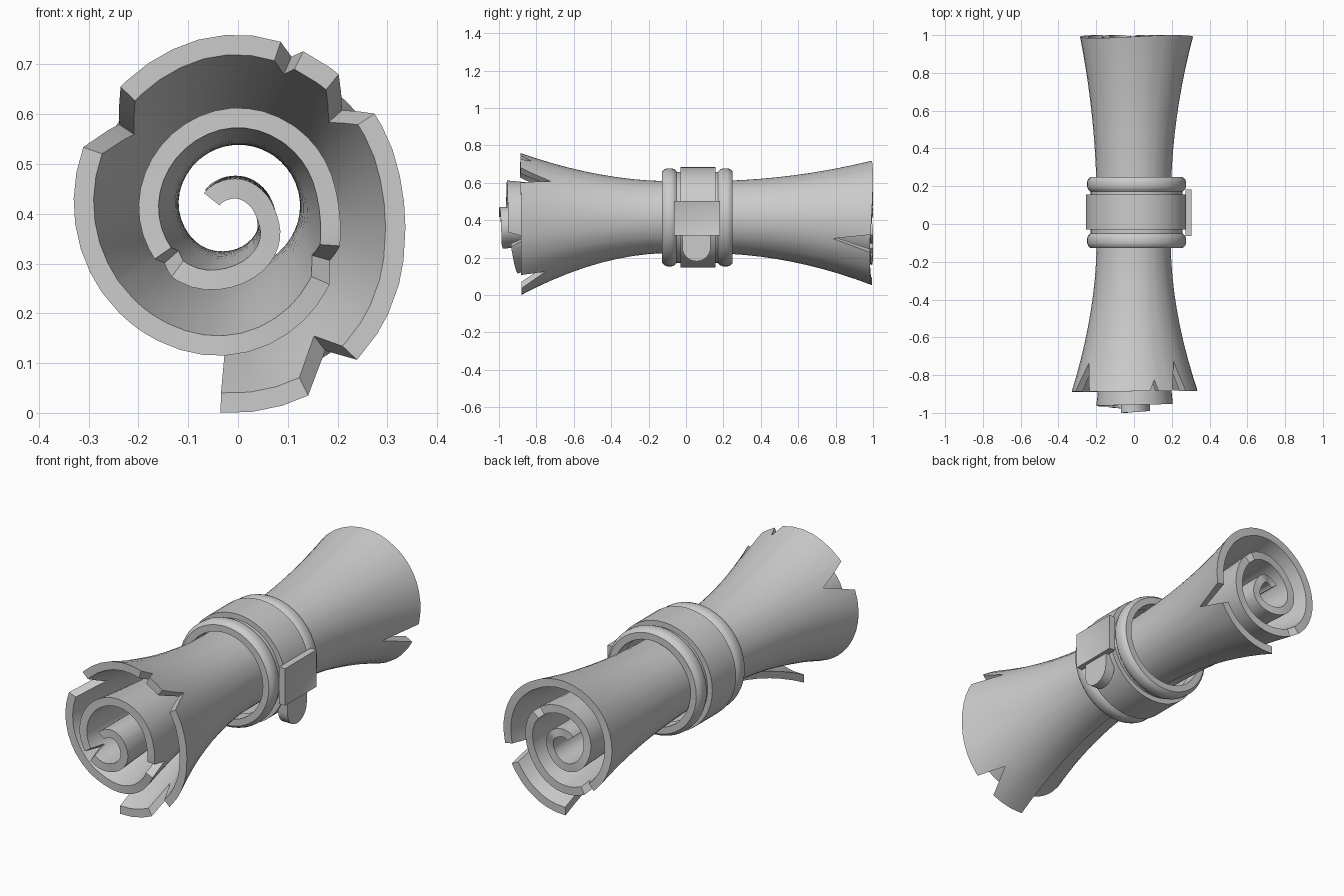
import bpy, bmesh, math
from mathutils import Vector

if "Cube" in bpy.data.objects:
    bpy.data.objects.remove(bpy.data.objects["Cube"])

mat = bpy.data.materials.new("plain grey")
mat.diffuse_color = (0.6, 0.6, 0.6, 1)
mat.use_nodes = True
mat.node_tree.nodes["Principled BSDF"].inputs["Base Color"].default_value = mat.diffuse_color


def finish(name, bm, angle=35):
    bmesh.ops.recalc_face_normals(bm, faces=bm.faces)
    me = bpy.data.meshes.new(name)
    bm.to_mesh(me)
    bm.free()
    ob = bpy.data.objects.new(name, me)
    bpy.context.collection.objects.link(ob)
    me.materials.append(mat)
    bpy.ops.object.select_all(action='DESELECT')
    ob.select_set(True)
    bpy.context.view_layer.objects.active = ob
    bpy.ops.object.shade_smooth_by_angle(angle=math.radians(angle))
    return ob


def lerp(keys, vals, u):
    for i in range(len(keys) - 1):
        if u <= keys[i + 1]:
            t = (u - keys[i]) / (keys[i + 1] - keys[i])
            return vals[i] + (vals[i + 1] - vals[i]) * t
    return vals[-1]


def smooth(keys, vals, u):
    # average of nearby linear values rounds the corners of the table
    return sum(lerp(keys, vals, min(max(u + d, keys[0]), keys[-1])) for d in (-14, -7, 0, 7, 14)) / 5


# spiral radius by unrolled angle (outer lip to inner curl) at front, neck and back
ANG = [-95, -65, -40, 0, 60, 90, 135, 180, 225, 265, 290, 325, 360, 450, 540, 590, 630, 675, 720, 765, 810, 840, 870]
FRONT = [.405, .393, .37, .33, .345, .362, .345, .33, .31, .29, .265, .23, .2, .212, .2, .185, .145, .11, .074,
         .065, .068, .072, .08]
NECK = [.19, .192, .195, .195, .195, .195, .198, .2, .18, .158, .153, .152, .155, .155, .15, .138, .115, .09, .068,
        .062, .062, .065, .07]
BACK = [.36, .35, .33, .31, .305, .31, .3, .285, .27, .25, .235, .205, .19, .18, .17, .155, .13, .1, .072,
        .065, .066, .07, .077]

# torn notches: start, apex, end angle, depth
FRONT_CUTS = [(-69, -58, -51, .13), (36, 44, 54, .16), (68, 71, 76, .06), (133, 144, 157, .15),
              (322, 332, 342, .1), (209, 210, 211, .0), (569, 575, 584, .09)]
BACK_CUTS = [(-34, -24, -16, .2), (225, 232, 238, .05), (399, 407, 415, .06)]


def cut(cuts, u):
    for a, m, b, d in cuts:
        if a < u < b:
            return d * ((u - a) / (m - a) if u < m else (b - u) / (b - m))
    return 0


def front_edge(u):
    return -lerp([-95, 250, 345, 560, 640, 870], [.88, .89, .95, .965, .985, 1.0], u)


def back_edge(u):
    return .992 + .008 * math.sin(math.radians(u) * 2)


def outer_point(u, y, dy=0):
    f0 = abs(front_edge(u)) if y < 0 else back_edge(u)
    f = max(0, (abs(y) - .1) / (f0 - .1)) ** (1.85 if y < 0 else 2)
    n = smooth(ANG, NECK, u)
    e = smooth(ANG, FRONT if y < 0 else BACK, u)
    r = n + (e - n) * f
    a = math.radians(u)
    cz = .414 - (.012 if y < 0 else .004) * f
    return Vector((r * math.cos(a), y, cz + r * math.sin(a))), .03 + .01 * f


# rolled sheet: one thick spiral wall flaring to both ends
us = set(range(-95, 871, 9)) | {870}
for c in FRONT_CUTS + BACK_CUTS:
    us = {u for u in us if all(abs(u - k) > 2 for k in c[:3])} | us & {-95, 870}
for c in FRONT_CUTS + BACK_CUTS:
    us |= set(c[:3])
us = sorted(us)
NV = 22
bm = bmesh.new()
outer, inner = [], []
for u in us:
    y0 = front_edge(u) + cut(FRONT_CUTS, u)
    y1 = back_edge(u) - cut(BACK_CUTS, u)
    ro, ri = [], []
    for j in range(NV + 1):
        y = y0 + (y1 - y0) * j / NV
        p, th = outer_point(u, y)
        ta = outer_point(min(u + 3, 870), y)[0] - outer_point(max(u - 3, -95), y)[0]
        n = Vector((-ta.z, 0, ta.x)).normalized()
        ro.append(bm.verts.new(p))
        ri.append(bm.verts.new(p + n * th))
    outer.append(ro)
    inner.append(ri)
for i in range(len(us) - 1):
    for j in range(NV):
        bm.faces.new((outer[i][j], outer[i + 1][j], outer[i + 1][j + 1], outer[i][j + 1]))
        bm.faces.new((inner[i][j], inner[i][j + 1], inner[i + 1][j + 1], inner[i + 1][j]))
    for j in (0, NV):
        bm.faces.new((outer[i][j], outer[i + 1][j], inner[i + 1][j], inner[i][j]))
for i in (0, -1):
    for j in range(NV):
        bm.faces.new((outer[i][j], outer[i][j + 1], inner[i][j + 1], inner[i][j]))
finish("rolled_sheet", bm)

CX, CZ = .014, .415


def lathe(name, profile, seg=48):
    bm = bmesh.new()
    rings = []
    for k in range(seg):
        a = 2 * math.pi * k / seg
        rings.append([bm.verts.new((CX + r * math.cos(a), y, CZ + r * math.sin(a))) for y, r in profile])
    m = len(profile)
    for k in range(seg):
        p, q = rings[k], rings[(k + 1) % seg]
        for j in range(m):
            bm.faces.new((p[j], q[j], q[(j + 1) % m], p[(j + 1) % m]))
    return finish(name, bm)


# holder ring, its two rounded rims and the strap around it
lathe("holder_ring", [(-.10, .215), (-.10, .243), (.22, .243), (.22, .215)])
for name, y in (("front_rim", -.127), ("back_rim", .172)):
    w = .077
    lathe(name, [(y, .212), (y, .245), (y + .012, .257), (y + .026, .262), (y + w - .026, .262),
                 (y + w - .012, .257), (y + w, .245), (y + w, .212)])
lathe("strap", [(-.03, .235), (-.03, .269), (.157, .269), (.157, .235)])


def prism(name, outline, x0, x1, inset=0):
    bm = bmesh.new()
    f = bm.faces.new([bm.verts.new((x0, y, z)) for y, z in outline])
    res = bmesh.ops.extrude_face_region(bm, geom=[f])
    bmesh.ops.translate(bm, vec=(x1 - x0, 0, 0), verts=[v for v in res["geom"] if isinstance(v, bmesh.types.BMVert)])
    if inset:
        top = next(g for g in res["geom"] if isinstance(g, bmesh.types.BMFace))
        bm.normal_update()
        bmesh.ops.inset_region(bm, faces=[top], thickness=inset)
        bmesh.ops.translate(bm, vec=(-.008, 0, 0), verts=top.verts)
    return finish(name, bm)


# buckle plate with sunken panel, and round strap tail hanging below it
prism("buckle", [(-.064, .318), (.182, .318), (.182, .502), (-.064, .502)], .272, .305, .03)
tail = [(-.02, .34)] + [(.056 + .076 * math.cos(a), .255 + .075 * math.sin(a))
                        for a in [math.pi + math.pi * k / 12 for k in range(13)]] + [(.132, .34)]
prism("strap_tail", tail, .235, .287)
